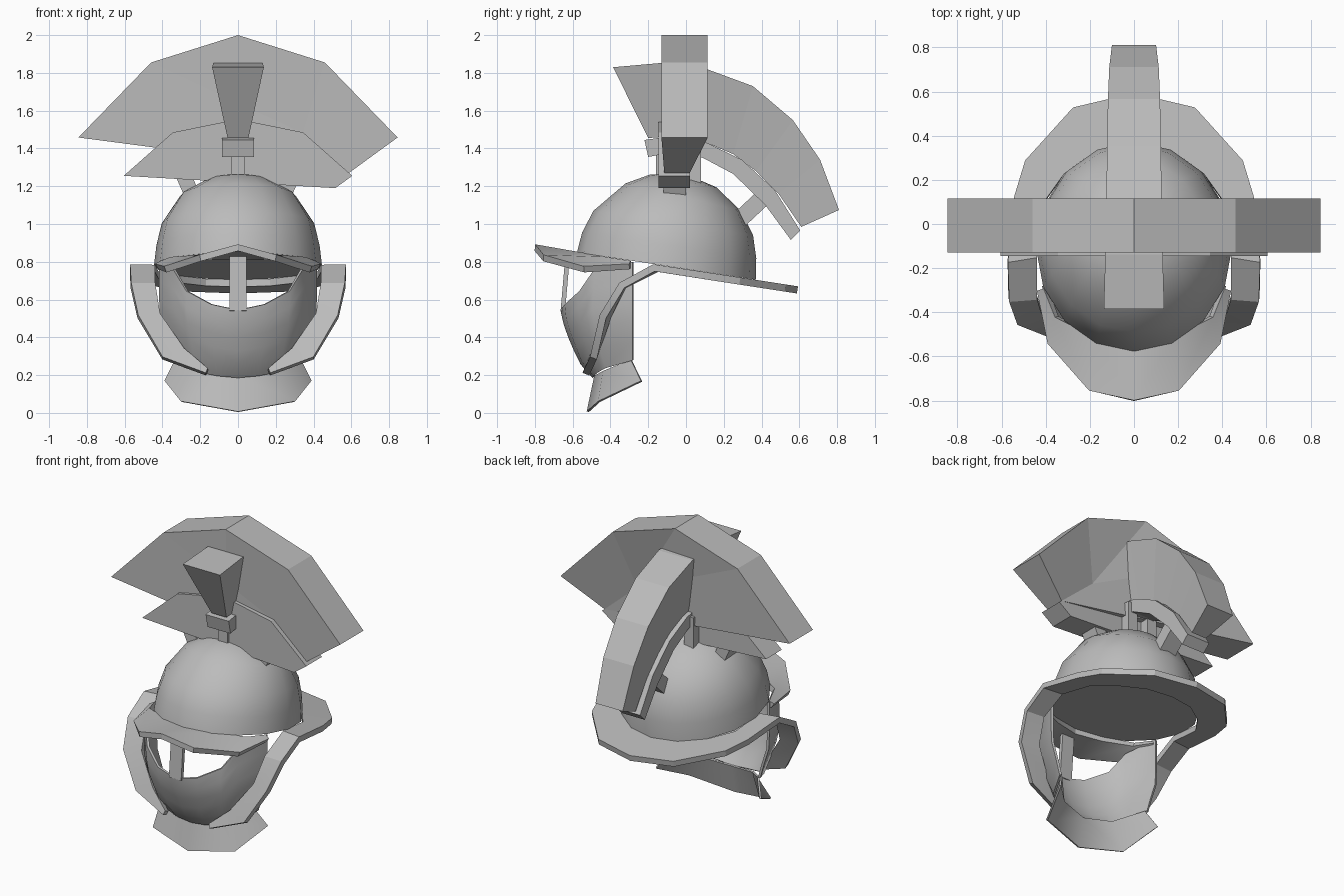
import bpy, bmesh, math
from mathutils import Vector

if "Cube" in bpy.data.objects:
    bpy.data.objects.remove(bpy.data.objects["Cube"], do_unlink=True)

steel = bpy.data.materials.new("grey steel")
steel.use_nodes = True
steel.diffuse_color = (0.5, 0.5, 0.5, 1)
steel.node_tree.nodes["Principled BSDF"].inputs["Base Color"].default_value = (0.5, 0.5, 0.5, 1)


def build(name, rows, closed=False, caps=False, mirror=False, thick=0, smooth=None):
    """Skin a list of equal-length point rows, then mirror, thicken and shade."""
    bm = bmesh.new()
    grid = [[bm.verts.new(p) for p in row] for row in rows]
    n = len(grid[0])
    for a, b in zip(grid, grid[1:]):
        for i in range(n if closed else n - 1):
            j = (i + 1) % n
            bm.faces.new((a[i], a[j], b[j], b[i]))
    if caps:
        bm.faces.new(grid[0])
        bm.faces.new(grid[-1])
    bmesh.ops.recalc_face_normals(bm, faces=bm.faces)
    mesh = bpy.data.meshes.new(name)
    bm.to_mesh(mesh)
    bm.free()
    mesh.materials.append(steel)
    obj = bpy.data.objects.new(name, mesh)
    bpy.context.collection.objects.link(obj)
    bpy.ops.object.select_all(action='DESELECT')
    obj.select_set(True)
    bpy.context.view_layer.objects.active = obj
    if mirror:
        mod = obj.modifiers.new("Mirror", 'MIRROR')
        mod.use_clip = True
        bpy.ops.object.modifier_apply(modifier=mod.name)
    if thick:
        mod = obj.modifiers.new("Thickness", 'SOLIDIFY')
        mod.thickness = thick
        mod.offset = 0
        bpy.ops.object.modifier_apply(modifier=mod.name)
    if smooth:
        bpy.ops.object.shade_smooth_by_angle(angle=math.radians(smooth))
    return obj


def beam(name, start, end, side, half_width, half_depth):
    """Straight bar with a rectangular section."""
    p, q, s = Vector(start), Vector(end), Vector(side)
    o = (q - p).normalized().cross(s) * half_depth
    s = s * half_width
    build(name, [[c + s + o, c - s + o, c - s - o, c + s - o] for c in (p, q)],
          closed=True, caps=True)


# Skull bowl: tilted rings (front y, front z, back y, back z, half width)
SIDES = 16
bowl = []
for y0, z0, y1, z1, rx in ((-.577, .85, .37, .705, .445), (-.55, .955, .372, .82, .432),
                           (-.49, 1.07, .355, .94, .403), (-.32, 1.215, .29, 1.07, .31),
                           (-.19, 1.262, .16, 1.195, .17), (-.04, 1.268, .0, 1.263, .02)):
    ring = []
    for i in range(SIDES):
        a = 2 * math.pi * i / SIDES
        t = (1 - math.cos(a)) / 2
        ring.append((rx * math.sin(a), y0 + (y1 - y0) * t, z0 + (z1 - z0) * t))
    bowl.append(ring)
build("skull_bowl", bowl, closed=True, caps=True, smooth=60)

# Neck brim running forward into the cheek bands
rim = [((x, y, .742 - .154 * y), (u, v, .742 - .154 * v)) for x, y, u, v in (
    (0, .59, 0, .36), (.276, .525, .17, .33), (.493, .285, .32, .22),
    (.543, .12, .42, .08), (.572, -.17, .44, -.15))]
rim += [((.567, -.34, .675), (.44, -.33, .675)),
        ((.53, -.44, .51), (.415, -.41, .52)),
        ((.40, -.49, .29), (.285, -.475, .335)),
        ((.17, -.53, .205), (.16, -.52, .23))]
build("brim_and_cheek_bands", rim, mirror=True, thick=.038, smooth=25)

# Peaked visor
visor = [((0, -.80, .875), (0, -.55, .83)),
         ((.2, -.755, .82), (.18, -.51, .825)),
         ((.385, -.54, .76), (.35, -.42, .81)),
         ((.43, -.30, .775), (.40, -.29, .79))]
build("visor", visor, mirror=True, thick=.035, smooth=20)

# Face mask: half width and bulge change with height
SHAPE = ((.18, .31, .20), (.27, .34, .28), (.41, .38, .34), (.5, .41, .37),
         (.56, .41, .38), (.82, .41, .35))


def face_point(angle, z):
    for (a, rx0, ry0), (b, rx1, ry1) in zip(SHAPE, SHAPE[1:]):
        if z <= b:
            break
    t = (z - a) / (b - a)
    s = math.radians(angle)
    return ((rx0 + (rx1 - rx0) * t) * math.sin(s),
            -.28 - (ry0 + (ry1 - ry0) * t) * math.cos(s), z)


COLUMNS = ((0, .19, .545), (20, .2, .575), (41, .22, .645), (56, .24, .765), (90, .28, .8))
mask = [[face_point(a, lo + (hi - lo) * k / 5) for k in range(6)] for a, lo, hi in COLUMNS]
build("face_mask", mask, mirror=True, thick=.015, smooth=40)

# Nose guard between the eye openings
beam("nose_guard", (0, -.652, .54), (0, -.625, .85), (1, 0, 0), .045, .012)

# Flared throat guard under the mask
throat = [((0, -.48, .195), (0, -.52, .006)),
          ((.19, -.435, .22), (.3, -.46, .06)),
          ((.33, -.29, .28), (.385, -.235, .168))]
build("throat_guard", throat, mirror=True, thick=.012, smooth=40)


# Side-to-side crest: outer and inner outline, mirrored left to right
def symmetric(half):
    return [(-x, z, u, w) for x, z, u, w in half[:0:-1]] + half


plume = symmetric([(0, 2.0, 0, 1.555), (.46, 1.855, .344, 1.48), (.845, 1.458, .587, 1.27)])
build("cross_crest", [[(x, -.13, z), (x, .115, z), (u, .02, w), (u, -.115, w)]
                      for x, z, u, w in plume], closed=True, caps=True)
rail = symmetric([(0, 1.555, 0, 1.45), (.345, 1.485, .286, 1.385), (.605, 1.255, .515, 1.19)])
build("cross_crest_rail", [[(x, -.145, z), (x, .02, z), (u, .02, w), (u, -.145, w)]
                           for x, z, u, w in rail], closed=True, caps=True)

# Front-to-back crest: outer y z, inner y z, outer half width
plume = [(-.386, 1.83, -.2, 1.455, .137), (-.137, 1.852, -.08, 1.465, .13),
         (.11, 1.82, .11, 1.43, .125), (.354, 1.73, .25, 1.37, .122),
         (.566, 1.55, .37, 1.28, .118), (.71, 1.34, .49, 1.16, .112),
         (.81, 1.074, .61, .985, .10)]
build("long_crest", [[(-h, y, z), (h, y, z), (.055, v, w), (-.055, v, w)]
                     for y, z, v, w, h in plume], closed=True, caps=True)
rail = [(-.22, 1.445, -.2, 1.355), (-.08, 1.465, -.07, 1.38), (.11, 1.43, .09, 1.35),
        (.296, 1.34, .25, 1.265), (.47, 1.18, .42, 1.10), (.605, .965, .555, .916)]
build("long_crest_rail", [[(-.085, y, z), (.085, y, z), (.085, v, w), (-.085, v, w)]
                          for y, z, v, w in rail], closed=True, caps=True)

# Struts holding the crest rails
for label, s in (("left", 1), ("right", -1)):
    beam(label + "_strut", (s * .25, -.06, 1.17), (s * .36, -.06, 1.42), (0, 1, 0), .06, .04)
    beam(label + "_top_strut", (s * .075, .03, 1.2), (s * .075, .03, 1.42), (0, 1, 0), .05, .035)
beam("front_strut", (0, -.12, 1.22), (0, -.12, 1.42), (1, 0, 0), .035, .04)
beam("rear_strut", (0, .28, 1.02), (0, .43, 1.16), (1, 0, 0), .06, .045)
